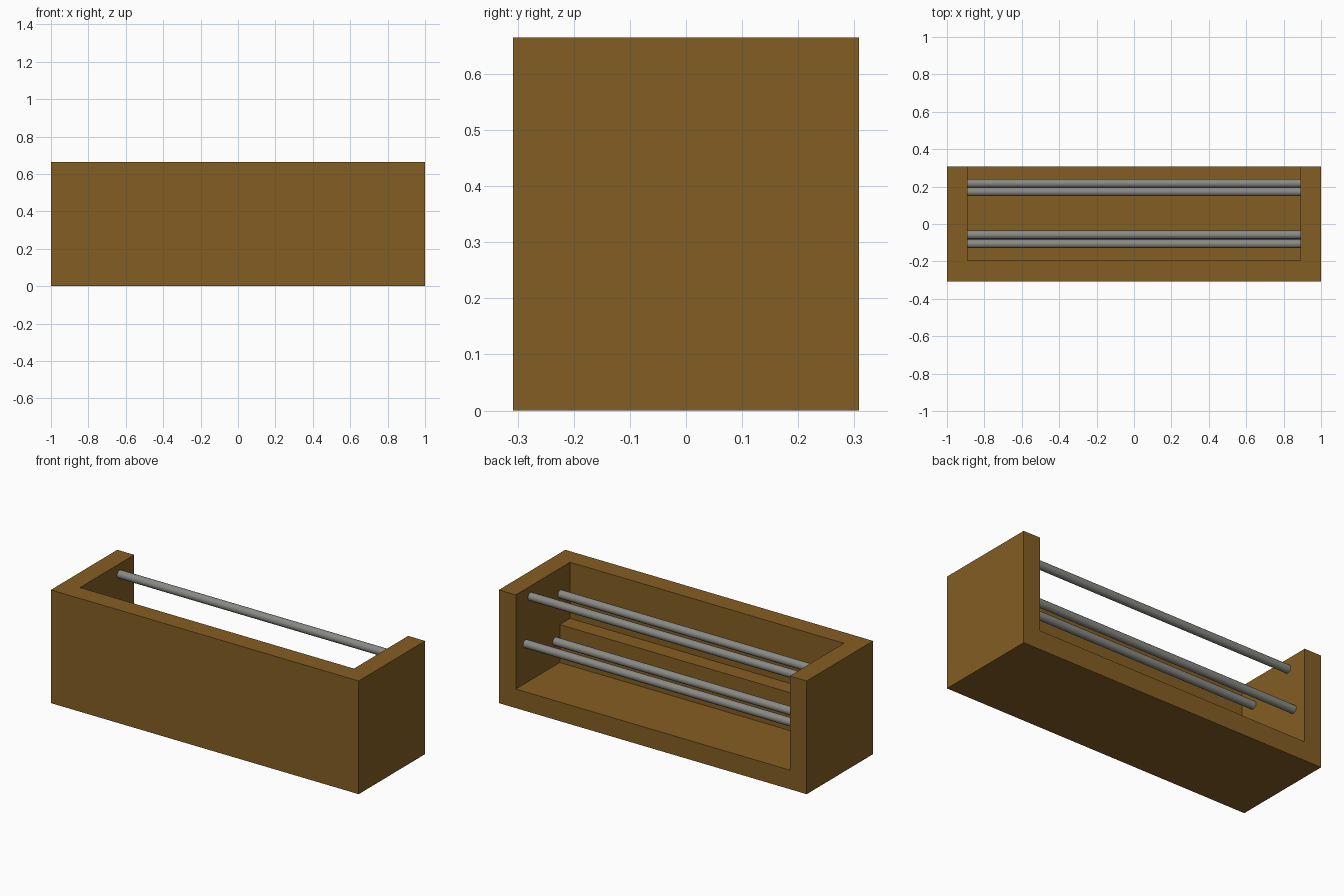
import bpy, bmesh, math

if "Cube" in bpy.data.objects:
    bpy.data.objects.remove(bpy.data.objects["Cube"])

W, D, H = 2.0, 0.616, 0.665      # outer size
INNER_X = 0.89                   # inner face of the end walls


def material(name, rgb):
    m = bpy.data.materials.new(name)
    m.diffuse_color = (*rgb, 1)
    m.use_nodes = True
    m.node_tree.nodes["Principled BSDF"].inputs["Base Color"].default_value = m.diffuse_color
    return m


wood = material("brown wood", (0.231, 0.112, 0.017))
steel = material("grey metal", (0.25, 0.25, 0.232))


def extrude_x(name, profile, half):
    """Solid made from a (y, z) profile swept from -half to +half along x."""
    bm = bmesh.new()
    face = bm.faces.new([bm.verts.new((-half, y, z)) for y, z in profile])
    out = bmesh.ops.extrude_face_region(bm, geom=[face])
    verts = [g for g in out["geom"] if isinstance(g, bmesh.types.BMVert)]
    bmesh.ops.translate(bm, vec=(2 * half, 0, 0), verts=verts)
    bmesh.ops.recalc_face_normals(bm, faces=bm.faces)
    mesh = bpy.data.meshes.new(name)
    bm.to_mesh(mesh)
    bm.free()
    ob = bpy.data.objects.new(name, mesh)
    bpy.context.collection.objects.link(ob)
    return ob


# Wooden case: a block with a stepped cavity open at the top and back
d = D / 2
case = extrude_x("case", [(-d, 0), (d, 0), (d, H), (-d, H)], W / 2)
case.data.materials.append(wood)
cavity = extrude_x("cavity_cutter", [(0.5, 0.112), (-0.10, 0.112), (-0.10, 0.335),
                                     (-0.195, 0.335), (-0.195, 0.9), (0.5, 0.9)], INNER_X)
cavity.hide_render = True
cut = case.modifiers.new("cavity", 'BOOLEAN')
cut.operation = 'DIFFERENCE'
cut.solver = 'EXACT'
cut.object = cavity
bpy.context.view_layer.objects.active = case
bpy.ops.object.modifier_apply(modifier=cut.name)
bpy.data.objects.remove(cavity)

# Four metal rods spanning the end walls
rods = {"upper_back_rod": (0.172, 0.604), "upper_front_rod": (-0.106, 0.512),
        "lower_back_rod": (0.217, 0.344), "lower_front_rod": (-0.058, 0.253)}
for name, (y, z) in rods.items():
    bpy.ops.mesh.primitive_cylinder_add(vertices=32, radius=0.0235, depth=2 * INNER_X,
                                        location=(0, y, z), rotation=(0, math.pi / 2, 0))
    rod = bpy.context.object
    rod.name = name
    rod.data.materials.append(steel)
    bpy.ops.object.shade_smooth_by_angle()
